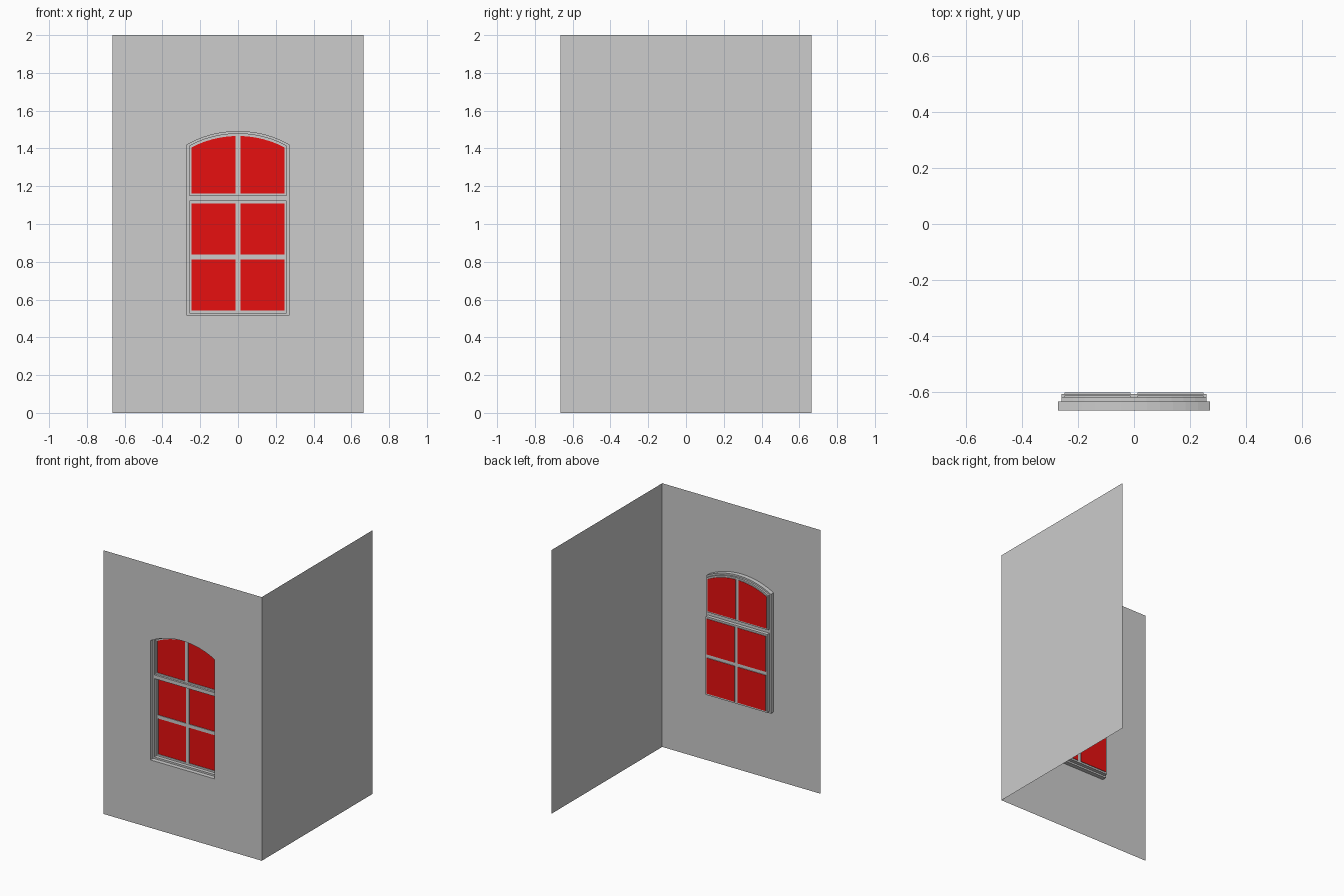
import bpy, bmesh, math

cube = bpy.data.objects.get("Cube")
if cube:
    bpy.data.objects.remove(cube, do_unlink=True)

HALF, TOP = 0.665, 2.0
ARC_Z = 0.934                       # shared centre of all the arches
WALL_Y, FRAME_Y = -HALF, -0.632


def material(name, rgb):
    m = bpy.data.materials.new(name)
    m.use_nodes = True
    colour = (*rgb, 1)
    m.diffuse_color = colour
    m.node_tree.nodes["Principled BSDF"].inputs["Base Color"].default_value = colour
    return m


GREY = material("plaster grey", (0.604, 0.604, 0.604))
RED = material("pane red", (0.8, 0.005, 0.005))


def outline(x0, x1, z0, z1=None, radius=None, steps=12):
    """Rectangle, or a shape with an arched top when a radius is given."""
    pts = [(x0, z0), (x1, z0)]
    if radius is None:
        return pts + [(x1, z1), (x0, z1)]
    a0, a1 = math.asin(x1 / radius), math.asin(x0 / radius)
    for i in range(steps + 1):
        a = a0 + (a1 - a0) * i / steps
        pts.append((radius * math.sin(a), ARC_Z + radius * math.cos(a)))
    return pts


def loop(bm, pts, y):
    vs = [bm.verts.new((x, y, z)) for x, z in pts]
    return vs, [bm.edges.new((vs[i - 1], vs[i])) for i in range(len(vs))]


def sheet(bm, outer, holes, y):
    """Flat upright sheet with holes."""
    edges = []
    for pts in [outer] + holes:
        edges += loop(bm, pts, y)[1]
    bmesh.ops.triangle_fill(bm, edges=edges, use_beauty=True, normal=(0, -1, 0))


def reveal(bm, pts, y0, y1):
    """Band that joins an outline at two depths."""
    a, b = loop(bm, pts, y0)[0], loop(bm, pts, y1)[0]
    for i in range(len(a)):
        bm.faces.new((a[i - 1], a[i], b[i], b[i - 1]))


def finish(bm, name, mat):
    bmesh.ops.remove_doubles(bm, verts=bm.verts, dist=0.0001)
    bmesh.ops.recalc_face_normals(bm, faces=bm.faces)
    bm.normal_update()
    if sum(f.normal.y * f.calc_area() for f in bm.faces) > 0:
        bmesh.ops.reverse_faces(bm, faces=bm.faces)
    mesh = bpy.data.meshes.new(name)
    bm.to_mesh(mesh)
    bm.free()
    mesh.materials.append(mat)
    ob = bpy.data.objects.new(name, mesh)
    bpy.context.collection.objects.link(ob)


# Walls
opening = outline(-0.27, 0.27, 0.515, radius=0.556)
bm = bmesh.new()
sheet(bm, outline(-HALF, HALF, 0, TOP), [opening], WALL_Y)
finish(bm, "front_wall", GREY)

bm = bmesh.new()
corners = [(-HALF, 0), (HALF, 0), (HALF, TOP), (-HALF, TOP)]
bm.faces.new([bm.verts.new((HALF, y, z)) for y, z in corners])
mesh = bpy.data.meshes.new("side_wall")
bm.to_mesh(mesh)
bm.free()
mesh.materials.append(GREY)
bpy.context.collection.objects.link(bpy.data.objects.new("side_wall", mesh))

# Window frame with its middle rail
upper = outline(-0.258, 0.258, 1.15, radius=0.544)
lower = outline(-0.258, 0.258, 0.528, 1.122)
bm = bmesh.new()
reveal(bm, opening, WALL_Y, FRAME_Y)
sheet(bm, opening, [upper, lower], FRAME_Y)
finish(bm, "window_frame", GREY)

# Sashes: the lower one sits deeper than the upper one
columns = [(-0.247, -0.012), (0.012, 0.247)]
upper_panes = [outline(a, b, 1.162, radius=0.532, steps=6) for a, b in columns]
lower_panes = [outline(a, b, z0, z1) for a, b in columns
               for z0, z1 in ((0.541, 0.812), (0.838, 1.109))]
for side, edge, panes, y, glass_y in (
        ("upper", upper, upper_panes, -0.617, -0.611),
        ("lower", lower, lower_panes, -0.605, -0.6)):
    bm = bmesh.new()
    reveal(bm, edge, FRAME_Y, y)
    sheet(bm, edge, panes, y)
    for pane in panes:
        reveal(bm, pane, y, glass_y)
    finish(bm, side + "_sash", GREY)

    bm = bmesh.new()
    for pane in panes:
        bm.faces.new(loop(bm, pane, glass_y)[0])
    finish(bm, side + "_panes", RED)
